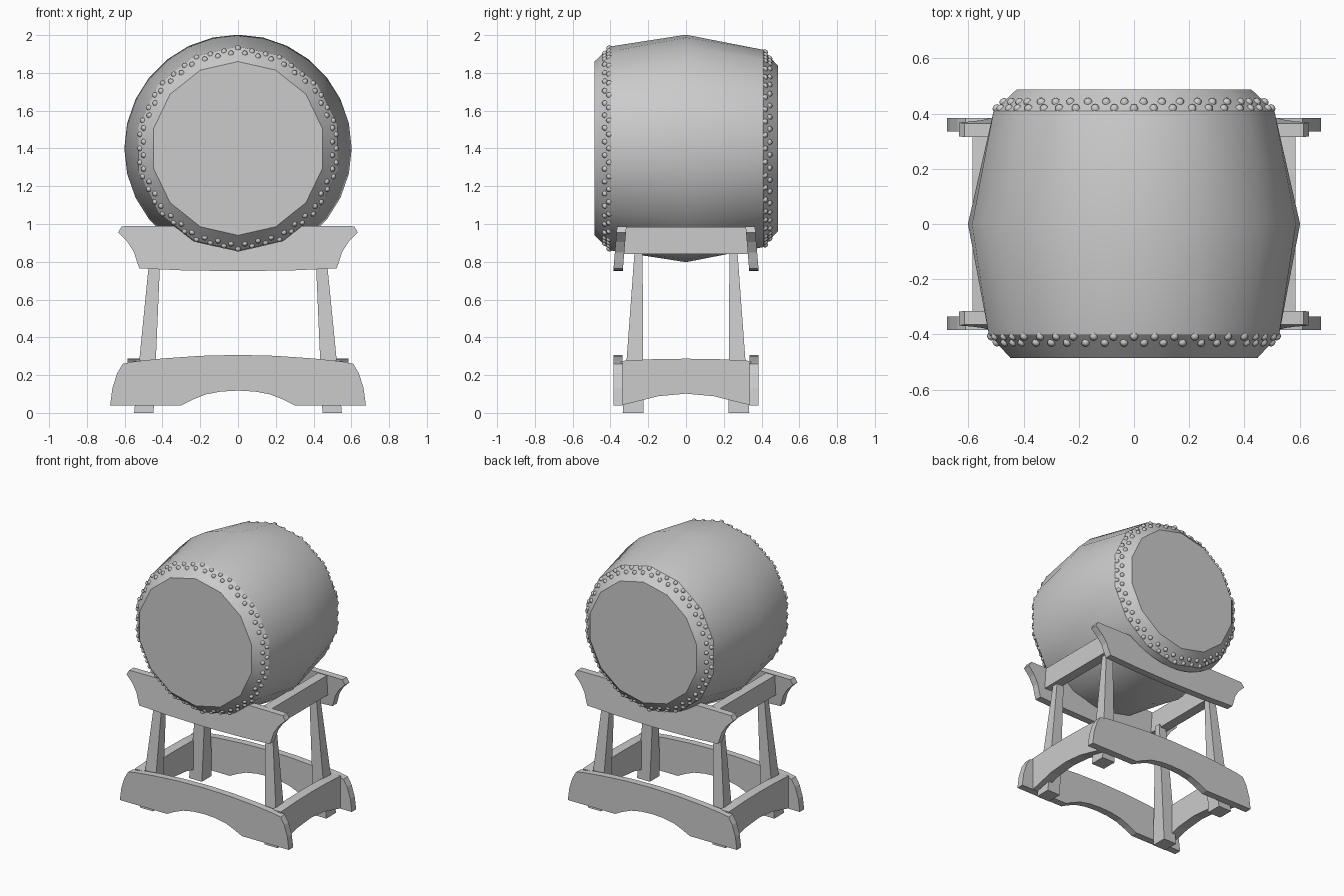
import bpy, bmesh, math
from mathutils import Vector

if "Cube" in bpy.data.objects:
    bpy.data.objects.remove(bpy.data.objects["Cube"])

N = 14                      # sides of the drum ends
CZ = 1.40                   # height of the drum axis
COS = math.cos(math.pi / N)


def make(name, verts, faces, smooth=None):
    me = bpy.data.meshes.new(name)
    me.from_pydata(verts, [], faces)
    bm = bmesh.new()
    bm.from_mesh(me)
    bmesh.ops.recalc_face_normals(bm, faces=bm.faces)
    bm.to_mesh(me)
    bm.free()
    ob = bpy.data.objects.new(name, me)
    bpy.context.collection.objects.link(ob)
    if smooth:
        bpy.ops.object.select_all(action='DESELECT')
        ob.select_set(True)
        bpy.context.view_layer.objects.active = ob
        bpy.ops.object.shade_smooth_by_angle(angle=math.radians(smooth))
    return ob


def loft(name, rings, smooth=None):
    """Skin a list of equal closed rings and cap both ends."""
    n = len(rings[0])
    verts = [v for r in rings for v in r]
    faces = [(k * n + i, k * n + (i + 1) % n, (k + 1) * n + (i + 1) % n, (k + 1) * n + i)
             for k in range(len(rings) - 1) for i in range(n)]
    last = (len(rings) - 1) * n
    faces += [tuple(range(n)), tuple(range(last, last + n))]
    return make(name, verts, faces, smooth)


def mirrored(half):
    """Close a half outline given from its first to its last point at +u."""
    return half + [(-u, z) for u, z in reversed(half) if u > 1e-6]


# Drum body: 14-sided ends, 28-sided belly
def drum_ring(y, r, poly):
    ring = []
    for i in range(2 * N):
        a = math.pi * i / N
        rr = r * (COS if poly and i % 2 else 1)
        ring.append((rr * math.sin(a), y, CZ - rr * math.cos(a)))
    return ring


loft("drum_body", [drum_ring(-0.485, 0.46, True), drum_ring(-0.40, 0.54, True),
                   drum_ring(0, 0.602, False),
                   drum_ring(0.41, 0.522, True), drum_ring(0.487, 0.437, True)], 25)


# Tacks: two staggered rows of small domes on each end bevel
def tacks(name, rows, side, count=44):
    verts, faces = [], []
    for row, (y, r) in enumerate(rows):
        for i in range(count):
            a = 2 * math.pi * (i + row / 2) / count
            seg = 2 * math.pi / N
            rr = r * COS / math.cos(a % seg - seg / 2)
            out = Vector((math.sin(a), 0, -math.cos(a)))
            nrm = (out + Vector((0, side, 0))).normalized()
            t1 = Vector((math.cos(a), 0, math.sin(a)))
            t2 = nrm.cross(t1)
            c = out * rr + Vector((0, y, CZ))
            b = len(verts)
            for rad, h in ((0.016, -0.003), (0.012, 0.009)):
                for k in range(8):
                    q = math.pi * k / 4
                    verts.append(c + t1 * rad * math.cos(q) + t2 * rad * math.sin(q) + nrm * h)
            verts.append(c + nrm * 0.013)
            for k in range(8):
                j = (k + 1) % 8
                faces.append((b + k, b + j, b + 8 + j, b + 8 + k))
                faces.append((b + 8 + k, b + 8 + j, b + 16))
    make(name, verts, faces, 60)


tacks("front_tacks", [(-0.408, 0.532), (-0.43, 0.512)], -1)
tacks("back_tacks", [(0.42, 0.511), (0.443, 0.486)], 1)

# Board outlines
arc = [(0.53 * math.sin(math.radians(a)), CZ - 0.53 * math.cos(math.radians(a)))
       for a in range(0, 40, 6)]
saddle = mirrored(arc + [(0.34, 0.99), (0.615, 0.988), (0.635, 0.955), (0.585, 0.905),
                         (0.55, 0.85), (0.535, 0.80), (0.522, 0.765), (0.3, 0.755), (0, 0.75)])
base = mirrored([(0, 0.307), (0.2, 0.302), (0.4, 0.288), (0.55, 0.272), (0.61, 0.26),
                 (0.64, 0.21), (0.665, 0.13), (0.677, 0.04), (0.30, 0.04),
                 (0.24, 0.07), (0.17, 0.098), (0.09, 0.113), (0, 0.118)])
rail = mirrored([(0, 0.287), (0.18, 0.284), (0.345, 0.275), (0.345, 0.04),
                 (0.30, 0.05), (0.15, 0.088), (0, 0.102)])

for s, end in ((-1, "front"), (1, "back")):
    # Saddle board leans inward toward the top
    lean = lambda z: 0.02 * (z - 0.75) / 0.24
    loft(end + "_saddle_board",
         [[(x, s * (d - lean(z)), z) for x, z in saddle] for d in (0.335, 0.385)])
    loft(end + "_base_board", [[(x, s * d, z) for x, z in base] for d in (0.335, 0.385)])

for s, side in ((-1, "left"), (1, "right")):
    # Lower arched rail and upper straight rail
    loft(side + "_base_rail", [[(s * d, y, z) for y, z in rail] for d in (0.515, 0.585)])
    loft(side + "_top_rail", [[(s * d, y, z) for y, z in
         ((-0.33, 0.84), (0.33, 0.84), (0.33, 0.985), (-0.33, 0.985))] for d in (0.42, 0.49)])
    # Tapered legs
    for t, end in ((-1, "front"), (1, "back")):
        loft(end + "_" + side + "_leg",
             [[(s * x, t * y, z) for x, y in ((x0, y0), (x1, y0), (x1, y1), (x0, y1))]
              for x0, x1, y0, y1, z in ((0.447, 0.55, 0.225, 0.335, 0),
                                        (0.41, 0.465, 0.23, 0.272, 0.86))])
